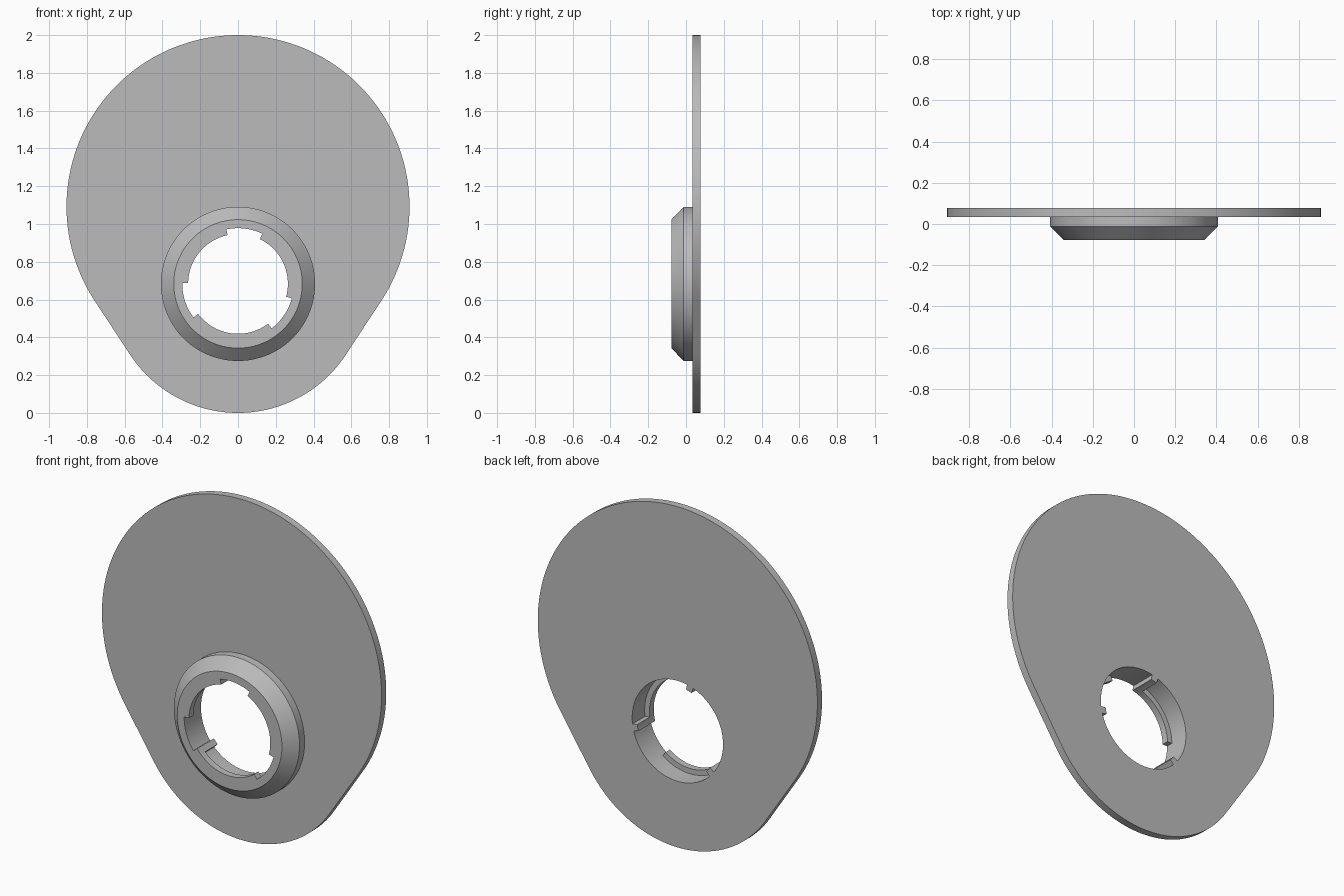
import bpy
import bmesh
from math import radians, degrees, sin, cos, asin, atan2, sqrt

# Main dimensions
HUB_Z = 0.683            # height of the hole axis
SMALL_R, BIG_R = 0.683, 0.908
RISE = 2.0 - BIG_R - HUB_Z   # big arc centre above the hole axis
BACK, PLATE, SHOULDER, FRONT = 0.078, 0.035, -0.012, -0.078
COLLAR_R, FACE_R, BORE_R, LIP_R = 0.408, 0.34, 0.295, 0.264
LIP_DEPTH = 0.04

if "Cube" in bpy.data.objects:
    bpy.data.objects.remove(bpy.data.objects["Cube"], do_unlink=True)

grey = bpy.data.materials.new("plain grey")
grey.use_nodes = True
colour = (0.5, 0.5, 0.5, 1.0)
grey.diffuse_color = colour
grey.node_tree.nodes["Principled BSDF"].inputs["Base Color"].default_value = colour


def finish(bm, name):
    bmesh.ops.recalc_face_normals(bm, faces=bm.faces)
    mesh = bpy.data.meshes.new(name)
    bm.to_mesh(mesh)
    bm.free()
    mesh.materials.append(grey)
    obj = bpy.data.objects.new(name, mesh)
    bpy.context.collection.objects.link(obj)
    bpy.ops.object.select_all(action="DESELECT")
    obj.select_set(True)
    bpy.context.view_layer.objects.active = obj
    bpy.ops.object.shade_smooth_by_angle(angle=radians(25))
    return obj


def sweep(name, section, start, end):
    """Turn a closed (radius, y) section about the hole axis, in degrees."""
    bm = bmesh.new()
    full = end - start == 360
    slices = []
    for a in range(start, end + (0 if full else 1)):
        t = radians(a)
        ring = []
        for r, y in section:
            rad = r(t) if callable(r) else r
            ring.append(bm.verts.new((rad * cos(t), y, HUB_Z + rad * sin(t))))
        slices.append(ring)
    pairs = list(zip(slices, slices[1:]))
    if full:
        pairs.append((slices[-1], slices[0]))
    n = len(section)
    for p, q in pairs:
        for i in range(n):
            j = (i + 1) % n
            bm.faces.new((p[i], p[j], q[j], q[i]))
    if not full:
        bm.faces.new(slices[0])
        bm.faces.new(slices[-1])
    return finish(bm, name)


# Plate edge: two arcs joined by tangent lines, as a distance from the hole axis
tilt = -asin((BIG_R - SMALL_R) / RISE)
big_tangent = atan2(RISE + BIG_R * sin(tilt), BIG_R * cos(tilt))


def plate_edge(t):
    c, s = abs(cos(t)), sin(t)
    a = atan2(s, c)
    if a <= tilt:
        return SMALL_R
    if a < big_tangent:
        return SMALL_R / (c * cos(tilt) + s * sin(tilt))
    return RISE * s + sqrt(BIG_R ** 2 - (RISE * c) ** 2)


# Plate with its chamfered collar and round bore
sweep("plate_and_collar", [
    (BORE_R, BACK), (plate_edge, BACK), (plate_edge, PLATE), (COLLAR_R, PLATE),
    (COLLAR_R, SHOULDER), (FACE_R, FRONT), (BORE_R, FRONT)], 0, 360)

# Bayonet lips at the front of the bore, each with a full-depth stop at one end
STOP = 8
for i, (start, end) in enumerate([(102, 179), (217, 307), (345, 424)], 1):
    lip_back = FRONT + LIP_DEPTH
    sweep(f"bayonet_lip_{i}", [(LIP_R, FRONT), (BORE_R, FRONT),
                               (BORE_R, lip_back), (LIP_R, lip_back)], start + STOP, end)
    sweep(f"bayonet_stop_{i}", [(LIP_R, FRONT), (BORE_R, FRONT),
                                (BORE_R, BACK), (LIP_R, BACK)], start, start + STOP)
